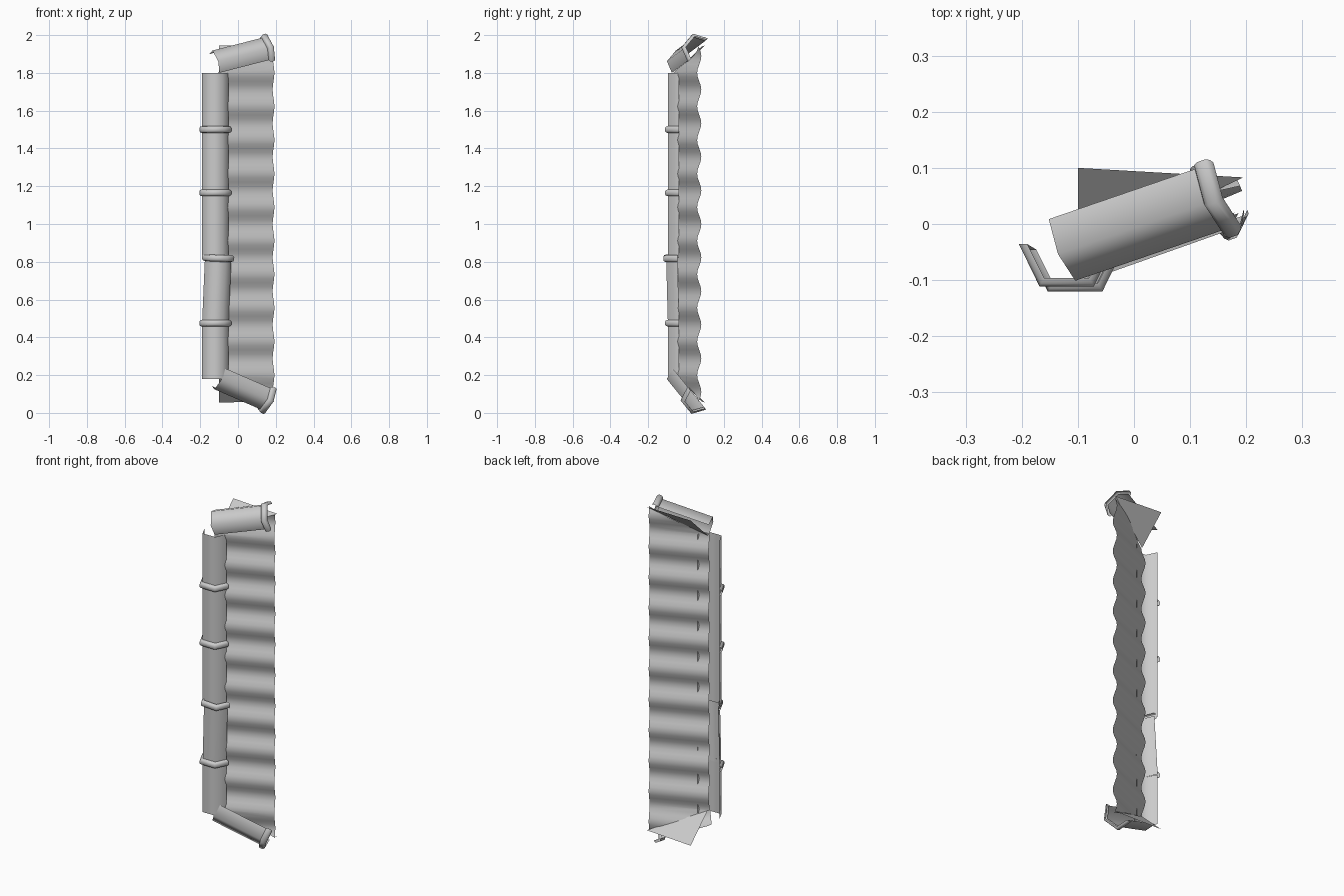
import bpy, bmesh, math
from mathutils import Vector

if "Cube" in bpy.data.objects:
    bpy.data.objects.remove(bpy.data.objects["Cube"])

# half-hexagon tile section: (across, outward)
SECTION = [(-.07, 0), (-.04, .06), (.04, .06), (.07, 0)]


def make_object(name, bm, angle=65):
    bmesh.ops.recalc_face_normals(bm, faces=bm.faces)
    me = bpy.data.meshes.new(name)
    bm.to_mesh(me)
    bm.free()
    ob = bpy.data.objects.new(name, me)
    bpy.context.collection.objects.link(ob)
    bpy.ops.object.select_all(action='DESELECT')
    ob.select_set(True)
    bpy.context.view_layer.objects.active = ob
    bpy.ops.object.shade_smooth_by_angle(angle=math.radians(angle))
    return ob


def sweep(bm, start, axis, across, out, stations):
    """Loft the tile section through (distance, outward growth) stations."""
    rows = []
    for dist, grow in stations:
        row = []
        for a, o in SECTION:
            k = 1 + grow / .07
            p = start + axis * dist + across * a * k + out * (o + grow * (o > 0))
            row.append(bm.verts.new(p))
        rows.append(row)
    for r0, r1 in zip(rows, rows[1:]):
        for i in range(3):
            bm.faces.new((r0[i], r0[i + 1], r1[i + 1], r1[i]))


def tile(name, a, b, out_hint, collar=True):
    a, b = Vector(a), Vector(b)
    axis = (b - a).normalized()
    across = axis.cross(Vector(out_hint)).normalized()
    out = across.cross(axis).normalized()
    n = (b - a).length
    bm = bmesh.new()
    sweep(bm, a, axis, across, out, [(0, 0), (n, 0)])
    if collar:  # rounded rim at the far end
        sweep(bm, a, axis, across, out,
              [(n - .018, 0), (n - .015, .010), (n - .008, .015),
               (n + .008, .015), (n + .015, .010), (n + .018, 0)])
    make_object(name, bm)


# ridge tiles, one slightly askew
levels = [.18, .475, .82, 1.165, 1.5, 1.8]
for i in range(5):
    x1, y1 = (-.105, -.045) if i == 1 else (-.12, -.036)
    tile(f"ridge_tile_{i + 1}", (-.12, -.036, levels[i]), (x1, y1, levels[i + 1]),
         (0, -1, 0), collar=i < 4)

# hip tiles at both ends
tile("hip_tile_top", (-.125, -.033, 1.85), (.152, .062, 1.921), (.1, -.73, .67))
tile("hip_tile_bottom", (-.105, -.033, .19), (.152, .058, .078), (.1, -.73, -.67))

# corrugated roof sheet, trimmed along the hips
bm = bmesh.new()
ridge, eave = Vector((-.11, -.055, 0)), Vector((.188, .07, 0))
normal = Vector((.39, -.92, 0))
period, steps = 1.6 / 9, 8
rows = []
for k in range(-6 * steps, 6 * steps + 1):
    z = 1 + k * period / steps
    wave = -.012 * math.cos(2 * math.pi * k / steps)
    rows.append([bm.verts.new(p + normal * wave + Vector((0, 0, z))) for p in (ridge, eave)])
for r0, r1 in zip(rows, rows[1:]):
    bm.faces.new((r0[0], r0[1], r1[1], r1[0]))
for s in (1, -1):
    bmesh.ops.bisect_plane(bm, geom=bm.verts[:] + bm.edges[:] + bm.faces[:],
                           plane_co=(-.11, 0, 1 + s * .8),
                           plane_no=(-.14, 0, s * .3), clear_outer=True)
make_object("corrugated_sheet", bm)

# flat triangular hip ends
for s, name in ((1, "hip_end_top"), (-1, "hip_end_bottom")):
    bm = bmesh.new()
    bm.faces.new([bm.verts.new(p) for p in
                  ((-.1, -.055, 1 + s * .8), (-.1, .1, 1 + s * .945),
                   (.195, .083, 1 + s * .94))])
    make_object(name, bm)
